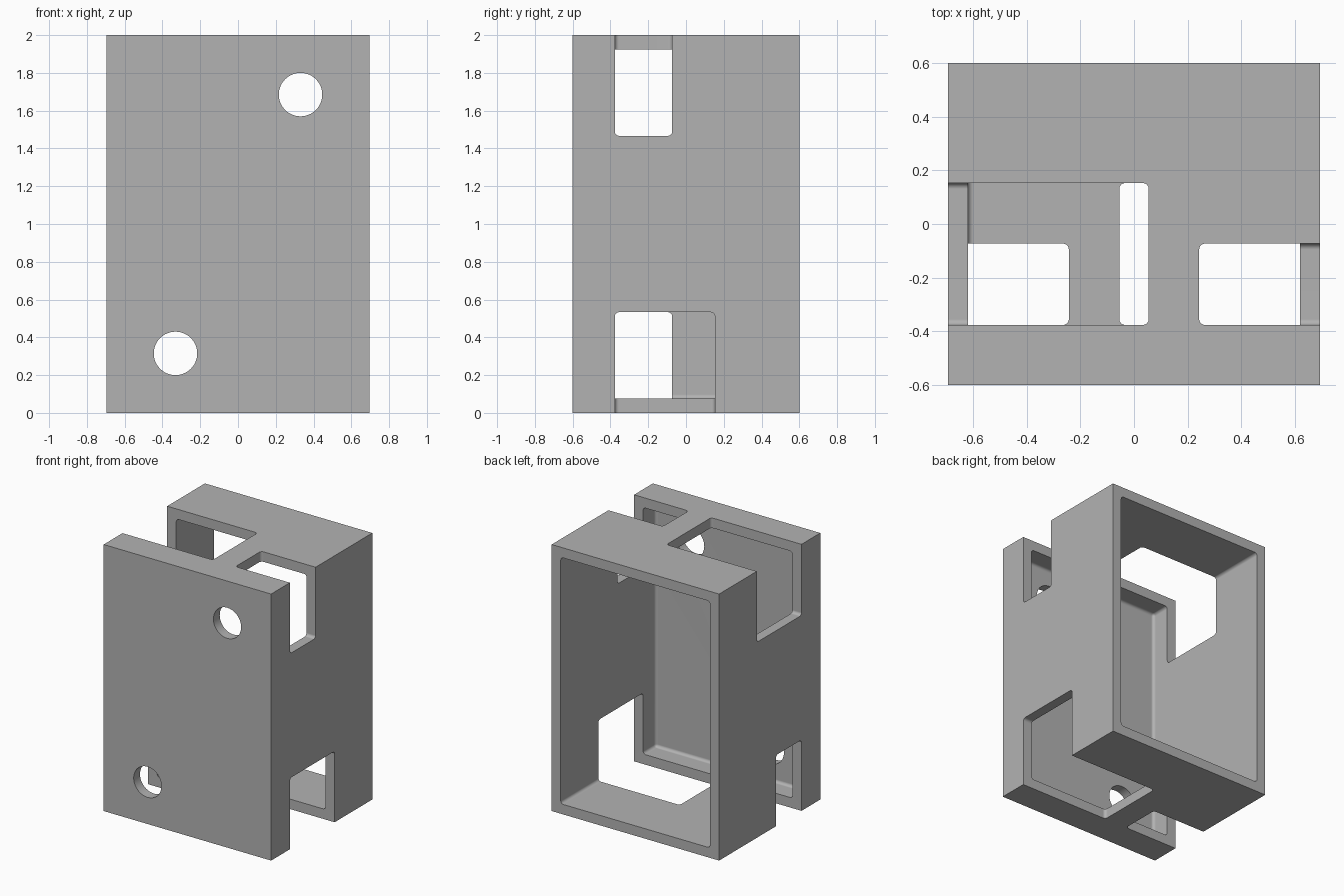
import bpy, bmesh, math
from mathutils import Matrix

if "Cube" in bpy.data.objects:
    bpy.data.objects.remove(bpy.data.objects["Cube"])

W, D, H = 0.695, 0.6, 2.0      # half width, half depth, height
WALL, FILLET = 0.075, 0.022
OUT = 0.3                      # overshoot of cutters past the shell

grey = bpy.data.materials.new("plain grey")
grey.use_nodes = True
colour = (0.45, 0.45, 0.45, 1)
grey.diffuse_color = colour
grey.node_tree.nodes["Principled BSDF"].inputs["Base Color"].default_value = colour


def make_object(name, bm):
    bmesh.ops.recalc_face_normals(bm, faces=bm.faces)
    mesh = bpy.data.meshes.new(name)
    bm.to_mesh(mesh)
    bm.free()
    mesh.materials.append(grey)
    ob = bpy.data.objects.new(name, mesh)
    bpy.context.collection.objects.link(ob)
    return ob


def box(name, xs, ys, zs, fillet=0):
    """Box between pairs of limits, optionally with rounded edges."""
    bm = bmesh.new()
    bmesh.ops.create_cube(bm, size=1)
    for v in bm.verts:
        v.co = [lim[0] if c < 0 else lim[1] for c, lim in zip(v.co, (xs, ys, zs))]
    if fillet:
        bmesh.ops.bevel(bm, geom=bm.edges[:], offset=fillet, segments=4,
                        profile=0.5, affect='EDGES')
    return make_object(name, bm)


def round_hole(name, x, z, radius):
    """Cylinder through the front wall."""
    bm = bmesh.new()
    place = Matrix.Translation((x, -D, z)) @ Matrix.Rotation(math.pi / 2, 4, 'X')
    bmesh.ops.create_cone(bm, cap_ends=True, segments=64, radius1=radius,
                          radius2=radius, depth=OUT, matrix=place)
    return make_object(name, bm)


def half_turn(ob):
    """Turn a cutter about the front-to-back axis through the centre."""
    centre = Matrix.Translation((0, 0, H / 2))
    ob.data.transform(centre @ Matrix.Rotation(math.pi, 4, 'Y') @ centre.inverted())


# Outer block
shell = box("housing", (-W, W), (-D, D), (0, H))

# Cavity open at the back
cutters = [box("cavity_cutter", (-W + WALL, W - WALL), (-D + WALL, D + OUT),
               (WALL, H - WALL), FILLET)]

# Corner notches and screw holes, each repeated by a half turn
for turned in (False, True):
    group = [
        box("wide_notch_cutter", (-W - OUT, 0.055), (-0.377, 0.153), (1.467, H + OUT), FILLET),
        box("narrow_notch_cutter", (0.243, W + OUT), (-0.377, -0.073), (1.467, H + OUT), FILLET),
        round_hole("screw_hole_cutter", 0.331, 1.685, 0.115),
    ]
    if turned:
        for ob in group:
            half_turn(ob)
    cutters += group

for cutter in cutters:
    cutter.hide_render = True
    mod = shell.modifiers.new(cutter.name, 'BOOLEAN')
    mod.operation = 'DIFFERENCE'
    mod.solver = 'EXACT'
    mod.object = cutter

# Bake the cuts and drop the cutters
graph = bpy.context.evaluated_depsgraph_get()
baked = bpy.data.meshes.new_from_object(shell.evaluated_get(graph))
shell.modifiers.clear()
shell.data = baked
baked.materials.clear()
baked.materials.append(grey)
for poly in baked.polygons:
    poly.material_index = 0
for cutter in cutters:
    bpy.data.objects.remove(cutter)

# Smooth fillets, sharp corners
bpy.ops.object.select_all(action='DESELECT')
shell.select_set(True)
bpy.context.view_layer.objects.active = shell
bpy.ops.object.shade_smooth_by_angle(angle=math.radians(30))
weighted = shell.modifiers.new("flat_walls", 'WEIGHTED_NORMAL')
weighted.keep_sharp = True
